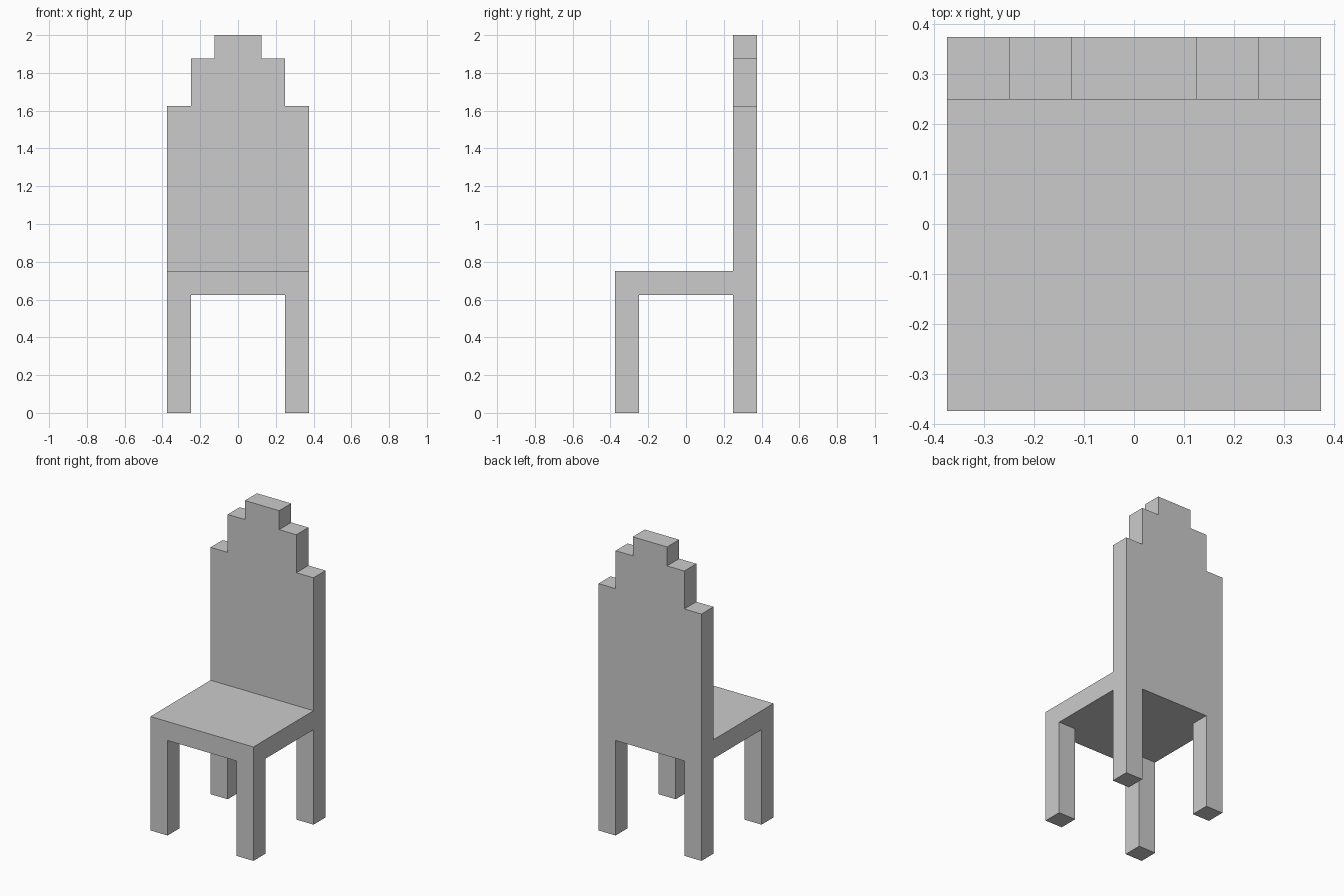
import bpy
import bmesh
from mathutils import Vector

if "Cube" in bpy.data.objects:
    bpy.data.objects.remove(bpy.data.objects["Cube"])

HALF = 0.375   # half width and half depth of the chair
T = 0.125      # thickness of legs, seat and back
SEAT_TOP = 0.75
SEAT_BOTTOM = SEAT_TOP - T


def extrude_profile(name, points, y0, y1):
    """Solid made from an x-z outline pushed from y0 to y1."""
    bm = bmesh.new()
    face = bm.faces.new([bm.verts.new((x, y0, z)) for x, z in points])
    moved = bmesh.ops.extrude_face_region(bm, geom=[face], use_keep_orig=True)
    verts = [v for v in moved["geom"] if isinstance(v, bmesh.types.BMVert)]
    bmesh.ops.translate(bm, verts=verts, vec=Vector((0, y1 - y0, 0)))
    bmesh.ops.recalc_face_normals(bm, faces=bm.faces)
    mesh = bpy.data.meshes.new(name)
    bm.to_mesh(mesh)
    bm.free()
    obj = bpy.data.objects.new(name, mesh)
    bpy.context.collection.objects.link(obj)
    return obj


def box(name, x0, x1, y0, y1, z0, z1):
    return extrude_profile(name, [(x0, z0), (x1, z0), (x1, z1), (x0, z1)], y0, y1)


# Stepped backrest and rear legs, one board; right half outline is mirrored
right_half = [
    (HALF - T, SEAT_BOTTOM), (HALF - T, 0), (HALF, 0),
    (HALF, 1.625), (0.25, 1.625),
    (0.25, 1.875), (0.125, 1.875),
    (0.125, 2.0),
]
left_half = [(-x, z) for x, z in reversed(right_half)]
extrude_profile("backrest_with_rear_legs", right_half + left_half, HALF - T, HALF)

# Seat slab in front of the backrest
box("seat", -HALF, HALF, -HALF, HALF - T, SEAT_BOTTOM, SEAT_TOP)

# Front legs
for side, x0 in (("left", -HALF), ("right", HALF - T)):
    box(f"front_leg_{side}", x0, x0 + T, -HALF, -HALF + T, 0, SEAT_BOTTOM)
